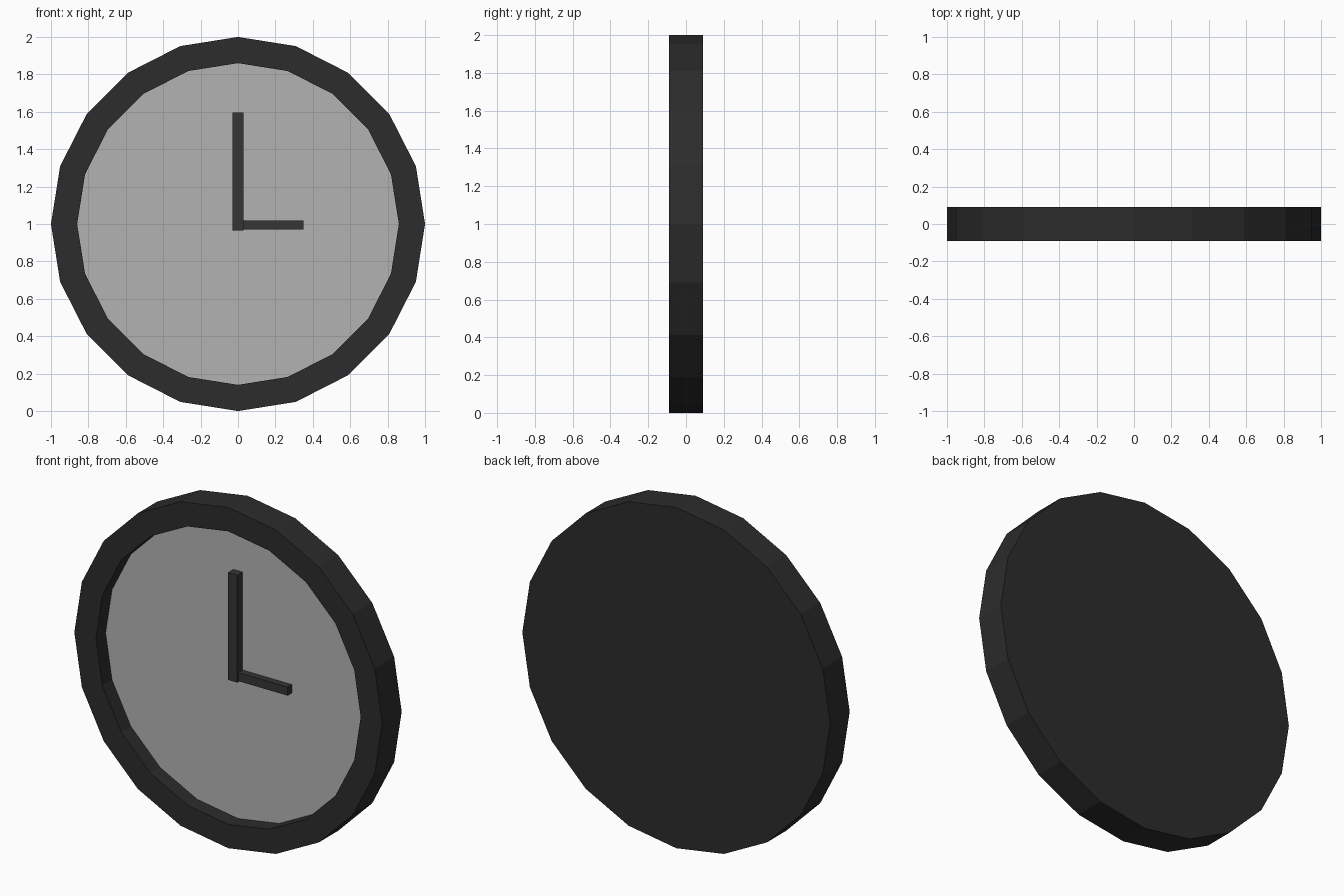
import bpy, bmesh, math

if "Cube" in bpy.data.objects:
    bpy.data.objects.remove(bpy.data.objects["Cube"])

SIDES = 20
CENTRE_Z = 1.0


def material(name, value):
    mat = bpy.data.materials.new(name)
    mat.diffuse_color = (value, value, value, 1)
    mat.use_nodes = True
    mat.node_tree.nodes["Principled BSDF"].inputs["Base Color"].default_value = mat.diffuse_color
    return mat


def finish(name, bm, mat):
    bmesh.ops.recalc_face_normals(bm, faces=bm.faces)
    mesh = bpy.data.meshes.new(name)
    bm.to_mesh(mesh)
    bm.free()
    mesh.materials.append(mat)
    obj = bpy.data.objects.new(name, mesh)
    bpy.context.collection.objects.link(obj)
    return obj


def ring(bm, radius, y):
    step = 2 * math.pi / SIDES
    return [bm.verts.new((radius * math.cos(i * step), y,
                          CENTRE_Z + radius * math.sin(i * step)))
            for i in range(SIDES)]


def bar(name, x0, x1, y0, y1, z0, z1, mat):
    bm = bmesh.new()
    bmesh.ops.create_cube(bm, size=1)
    bmesh.ops.scale(bm, vec=(x1 - x0, y1 - y0, z1 - z0), verts=bm.verts)
    bmesh.ops.translate(bm, vec=((x0 + x1) / 2, (y0 + y1) / 2, (z0 + z1) / 2),
                        verts=bm.verts)
    return finish(name, bm, mat)


black = material("black", 0.025)
hand_black = material("hand_black", 0.035)
dial_grey = material("dial_grey", 0.45)

# Case: flat back, outer wall, front rim and recess wall
bm = bmesh.new()
loops = [ring(bm, r, y) for r, y in
         [(1.0, 0.09), (1.0, -0.09), (0.86, -0.09), (0.86, 0.0)]]
bm.faces.new(loops[0])
for a, b in zip(loops, loops[1:]):
    for i in range(SIDES):
        j = (i + 1) % SIDES
        bm.faces.new((a[i], a[j], b[j], b[i]))
bm.faces.new(loops[-1])
case = finish("case", bm, black)

# Dial: pale floor of the recess
case.data.materials.append(dial_grey)
case.data.polygons[len(case.data.polygons) - 1].material_index = 1

# Hands at three o'clock
bar("minute_hand", -0.03, 0.03, -0.05, 0.0, 0.965, 1.595, hand_black)
bar("hour_hand", 0.03, 0.35, -0.04, 0.0, 0.97, 1.02, hand_black)
